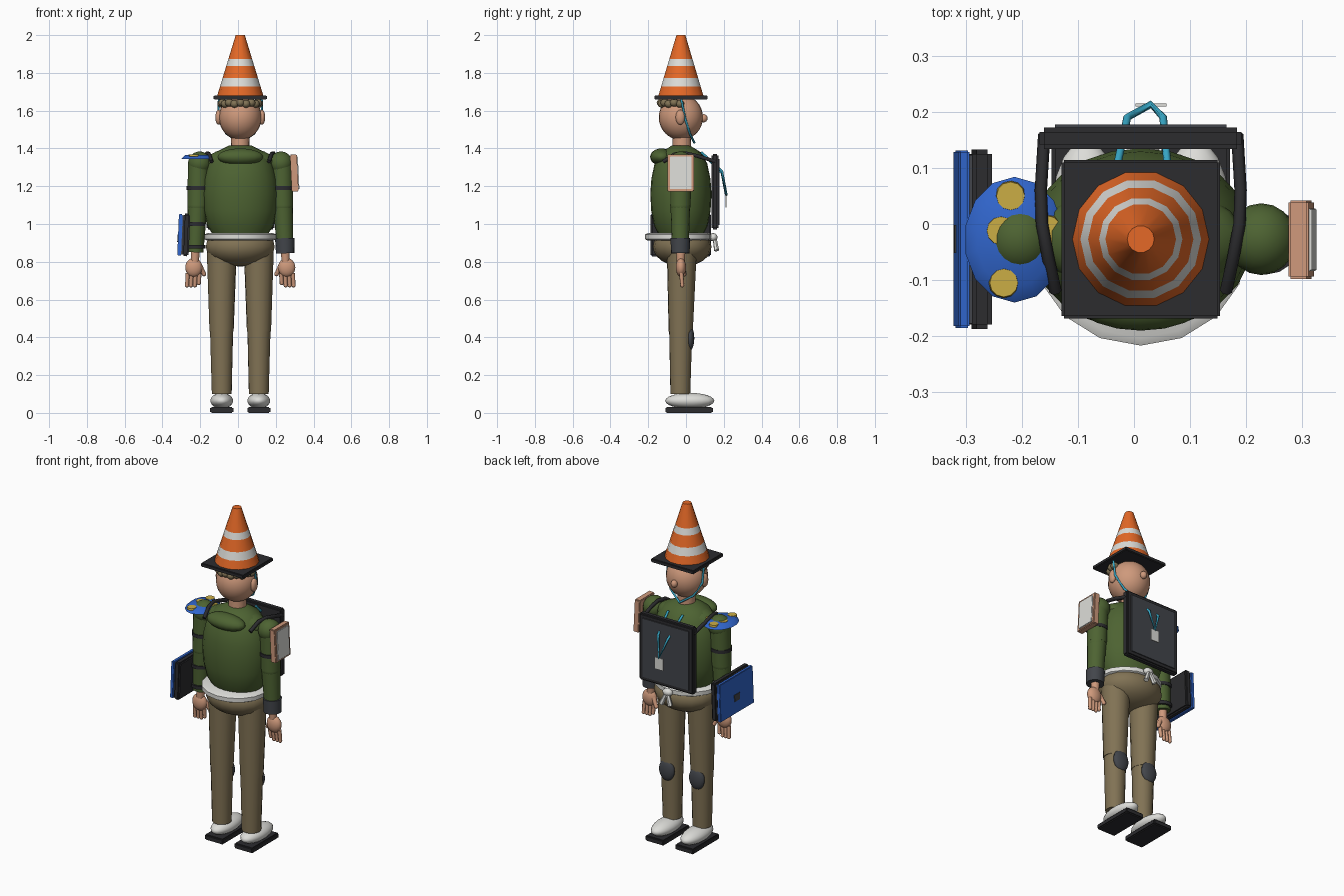
import bpy, bmesh, math
from mathutils import Vector, Matrix

if "Cube" in bpy.data.objects:
    bpy.data.objects.remove(bpy.data.objects["Cube"])


def material(name, r, g, b):
    m = bpy.data.materials.new(name)
    m.use_nodes = True
    m.diffuse_color = (r, g, b, 1)
    bsdf = next(n for n in m.node_tree.nodes if n.type == 'BSDF_PRINCIPLED')
    bsdf.inputs["Base Color"].default_value = (r, g, b, 1)
    bsdf.inputs["Roughness"].default_value = 0.7
    return m


ORANGE = material("cone orange", .78, .14, .02)
WHITE = material("off white", .72, .72, .69)
BLACK = material("soft black", .025, .025, .028)
SKIN = material("skin", .62, .32, .2)
GREEN = material("jumper green", .075, .125, .032)
KHAKI = material("trouser khaki", .22, .17, .09)
BLUE = material("bright blue", .03, .13, .6)
YELLOW = material("sand yellow", .6, .42, .06)
GREY = material("slate grey", .055, .06, .07)
CYAN = material("cord cyan", .04, .4, .58)

CX, CY = .012, -.027   # body axis


def finish(name, bm, mat, angle=50):
    me = bpy.data.meshes.new(name)
    bmesh.ops.recalc_face_normals(bm, faces=bm.faces)
    bm.to_mesh(me)
    bm.free()
    ob = bpy.data.objects.new(name, me)
    bpy.context.collection.objects.link(ob)
    me.materials.append(mat)
    bpy.ops.object.select_all(action='DESELECT')
    ob.select_set(True)
    bpy.context.view_layer.objects.active = ob
    bpy.ops.object.shade_smooth_by_angle(angle=math.radians(angle))
    return ob


def ball(name, mat, center, radii, seg=18):
    bm = bmesh.new()
    bmesh.ops.create_uvsphere(bm, u_segments=seg, v_segments=max(6, seg * 2 // 3), radius=1)
    bmesh.ops.scale(bm, vec=radii, verts=bm.verts)
    bmesh.ops.translate(bm, vec=center, verts=bm.verts)
    return finish(name, bm, mat)


def box(name, mat, center, size, bevel=0, tilt=0):
    bm = bmesh.new()
    bmesh.ops.create_cube(bm, size=1)
    bmesh.ops.scale(bm, vec=size, verts=bm.verts)
    if bevel:
        bmesh.ops.bevel(bm, geom=bm.edges[:], offset=bevel, segments=2, affect='EDGES')
    bmesh.ops.rotate(bm, matrix=Matrix.Rotation(tilt, 3, 'Y'), verts=bm.verts)
    bmesh.ops.translate(bm, vec=center, verts=bm.verts)
    return finish(name, bm, mat, 30)


def limb(name, mat, a, b, ra, rb, seg=16):
    a, b = Vector(a), Vector(b)
    bm = bmesh.new()
    bmesh.ops.create_cone(bm, cap_ends=True, segments=seg, radius1=ra, radius2=rb, depth=(b - a).length)
    turn = Vector((0, 0, 1)).rotation_difference(b - a).to_matrix().to_4x4()
    bmesh.ops.transform(bm, matrix=Matrix.Translation((a + b) / 2) @ turn, verts=bm.verts)
    return finish(name, bm, mat)


def lathe(name, mat, profile, sy=1, seg=20, at=(CX, CY)):
    bm = bmesh.new()
    rings = [[bm.verts.new((at[0] + r * math.cos(t * math.tau / seg),
                            at[1] + r * sy * math.sin(t * math.tau / seg), z))
              for t in range(seg)] for r, z in profile]
    for lo, hi in zip(rings, rings[1:]):
        for i in range(seg):
            j = (i + 1) % seg
            bm.faces.new((lo[i], lo[j], hi[j], hi[i]))
    bm.faces.new(rings[0])
    bm.faces.new(rings[-1])
    return finish(name, bm, mat)


def cord(name, mat, points, radius):
    cu = bpy.data.curves.new(name, 'CURVE')
    cu.dimensions = '3D'
    cu.bevel_depth = radius
    cu.bevel_resolution = 1
    cu.use_fill_caps = True
    sp = cu.splines.new('POLY')
    sp.points.add(len(points) - 1)
    for p, co in zip(sp.points, points):
        p.co = (*co, 1)
    ob = bpy.data.objects.new(name, cu)
    bpy.context.collection.objects.link(ob)
    cu.materials.append(mat)
    bpy.ops.object.select_all(action='DESELECT')
    ob.select_set(True)
    bpy.context.view_layer.objects.active = ob
    bpy.ops.object.convert(target='MESH')


# Traffic cone hat, striped by height
heights = (1.68, 1.727, 1.772, 1.836, 1.873, 2.0)
cone = lathe("cone_hat", ORANGE, [(.122 - (z - 1.68) * .306, z) for z in heights], seg=14)
cone.data.materials.append(WHITE)
for p in cone.data.polygons:
    if 1.727 < p.center.z < 1.772 or 1.836 < p.center.z < 1.873:
        p.material_index = 1
box("cone_base", BLACK, (CX, CY, 1.67), (.282, .282, .022), .004)

# Head, neck and hair
ball("head", SKIN, (CX, CY, 1.565), (.113, .117, .12), 24)
ball("nose", SKIN, (CX, .094, 1.56), (.019, .02, .022), 12)
limb("neck", SKIN, (CX, -.022, 1.38), (CX, -.022, 1.46), .05, .048)
for i in range(11):
    a = math.pi * (1 + i / 10)
    ball("hair_curl", KHAKI, (CX + .098 * math.cos(a), CY + .1 * math.sin(a) - .005, 1.636 + .006 * (i % 2)),
         (.023, .023, .021), 8)

# Torso and clothing
lathe("torso", GREEN, [(.13, .92), (.175, .99), (.194, 1.07), (.2, 1.16), (.193, 1.24),
                       (.172, 1.32), (.13, 1.38), (.06, 1.415)], .81, 24)
ball("shoulder_yoke", GREEN, (CX, CY, 1.33), (.185, .1, .075))
ball("hood", GREEN, (CX, -.13, 1.355), (.122, .06, .045))
lathe("belt", WHITE, [(.175, .912), (.19, .92), (.19, .944), (.175, .952)], .93, 16, (CX, -.04))
ball("hips", KHAKI, (CX, -.02, .88), (.185, .155, .105))
ball("belt_knot", WHITE, (.02, .145, .93), (.032, .022, .022), 10)
for s in (-1, 1):
    limb("belt_end", WHITE, (.02, .15, .935), (.02 + s * .03, .162, .86), .01, .014, 6)

for s in (-1, 1):
    def at(dx, y, z):
        return (CX + s * dx, y, z)

    # Ears and chin cord
    ball("ear", SKIN, at(.115, -.03, 1.565), (.017, .025, .04), 12)
    cord("chin_cord", CYAN, [at(.113, -.025, 1.66), at(.117, -.005, 1.56),
                             at(.075, .02, 1.48), at(0, .045, 1.43)], .006)

    # Arms
    ball("shoulder", GREEN, at(.215, -.027, 1.322), (.062, .064, .062))
    limb("upper_arm", GREEN, at(.22, -.027, 1.33), at(.226, -.03, 1.1), .057, .055)
    ball("elbow", GREEN, at(.227, -.03, 1.1), (.054, .054, .054))
    limb("forearm", GREEN, at(.226, -.03, 1.12), at(.238, -.03, .85), .053, .043)
    limb("arm_band", BLACK, at(.224, -.03, 1.18), at(.224, -.03, 1.2), .06, .06)

    # Hands
    limb("wrist", SKIN, at(.24, -.028, .8), at(.238, -.028, .86), .022, .025, 10)
    ball("palm", SKIN, at(.246, -.027, .77), (.046, .027, .05))
    for i in range(4):
        x = .216 + .021 * i
        low = .675 + .012 * (i == 0)
        limb("finger", SKIN, at(x, -.025, .74), at(x + .003, -.02, low), .012, .01, 8)
        ball("fingertip", SKIN, at(x + .003, -.02, low), (.011, .011, .011), 8)
    limb("thumb", SKIN, at(.215, -.02, .78), at(.192, -.01, .735), .014, .011, 8)
    ball("thumb_tip", SKIN, at(.192, -.01, .735), (.012, .012, .012), 8)

    # Legs and knee pads
    limb("thigh", KHAKI, at(.098, -.022, .88), at(.099, -.028, .43), .08, .064)
    limb("shin", KHAKI, at(.099, -.028, .45), at(.098, -.03, .1), .062, .053)
    ball("knee_pad", GREY, at(.099, .022, .395), (.05, .022, .064), 16)

    # Shoes
    ball("shoe", WHITE, at(.098, .02, .064), (.061, .13, .042))
    box("sole", BLACK, at(.098, .017, .016), (.122, .25, .032), .006)

    # Harness straps over the shoulders
    cord("shoulder_strap", BLACK, [at(.172, .16, 1.33), at(.178, .06, 1.36), at(.176, 0, 1.375),
                                   at(.165, -.06, 1.37), at(.152, -.12, 1.33)], .011)

# Chest screen with frame
box("screen_frame", BLACK, (CX, .153, 1.17), (.36, .038, .4), .008)
box("screen", GREY, (CX, .174, 1.17), (.305, .007, .35))

# Neck cord with badge
cord("neck_cord", CYAN, [(-.035, .08, 1.38), (-.012, .19, 1.27), (.03, .213, 1.155),
                         (.052, .19, 1.28), (.062, .08, 1.38)], .007)
box("badge", WHITE, (.03, .212, 1.122), (.055, .006, .07))

# Wrist cuff and arm card on one side
limb("cuff", GREY, (.25, -.03, .845), (.248, -.03, .925), .049, .052)
box("card_back", SKIN, (.298, -.028, 1.27), (.036, .14, .195), .004, -.05)
box("card_face", WHITE, (.315, -.028, 1.27), (.012, .112, .172), .002, -.05)

# Shoulder disc with round patches on the other side
disc = limb("shoulder_disc", BLUE, (-.213, -.028, 1.345), (-.213, -.028, 1.366), .112, .085, 14)
for v in disc.data.vertices:
    v.co.x = -.213 + (v.co.x + .213) * .8
for x, y in ((-.237, -.012), (-.232, -.105), (-.155, -.01), (-.22, .05)):
    limb("disc_patch", YELLOW, (x, y, 1.357), (x, y, 1.3675), .027, .025, 12)

# Portable computer strapped to the forearm
box("computer_body", BLACK, (-.275, -.027, .942), (.036, .32, .225), .008, .04)
box("computer_edge", GREY, (-.294, -.027, .942), (.008, .3, .205), 0, .04)
box("computer_lid", BLUE, (-.307, -.027, .942), (.02, .316, .22), .003, .04)
box("lid_socket", GREY, (-.318, -.027, .925), (.006, .05, .04), 0, .04)
for z in (.88, 1.0):
    limb("computer_strap", BLACK, (-.225, -.03, z - .01), (-.225, -.03, z + .01), .054, .054)
